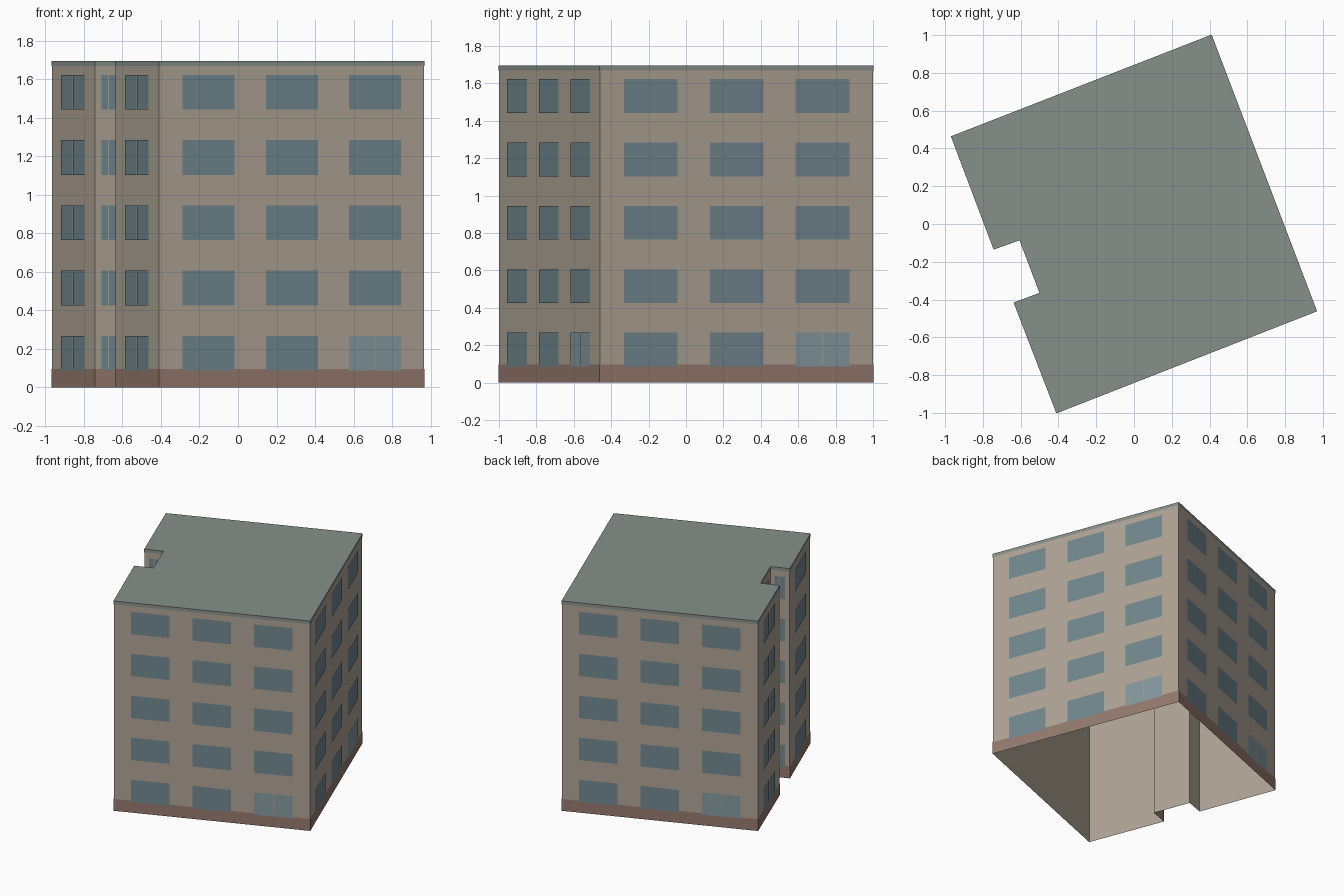
import bpy, bmesh
from mathutils import Vector

if "Cube" in bpy.data.objects:
    bpy.data.objects.remove(bpy.data.objects["Cube"])

HEIGHT, FLOORS = 1.695, 5
STOREY = HEIGHT / FLOORS
# Footprint, counter-clockwise, starting at the front corner
PLAN = [Vector(p) for p in [(-0.41, -1.0), (0.967, -0.461), (0.41, 1.0), (-0.967, 0.463),
                            (-0.742, -0.133), (-0.605, -0.084), (-0.498, -0.366), (-0.635, -0.417)]]
N = len(PLAN)


def material(name, rgb):
    m = bpy.data.materials.new(name)
    m.diffuse_color = (*rgb, 1)
    m.use_nodes = True
    m.node_tree.nodes["Principled BSDF"].inputs["Base Color"].default_value = m.diffuse_color
    return m


WALL = material("wall_beige", (0.43, 0.37, 0.30))
ROOF = material("roof_grey", (0.24, 0.28, 0.26))
BASE = material("base_brown", (0.30, 0.195, 0.155))
GLASS = material("glass", (0.165, 0.245, 0.275))
DOOR = material("door_glass", (0.23, 0.32, 0.35))


def make(name, polys, mat):
    bm = bmesh.new()
    for poly in polys:
        bm.faces.new([bm.verts.new(p) for p in poly])
    bmesh.ops.remove_doubles(bm, verts=bm.verts, dist=1e-5)
    me = bpy.data.meshes.new(name)
    bm.to_mesh(me)
    bm.free()
    me.materials.append(mat)
    ob = bpy.data.objects.new(name, me)
    bpy.context.collection.objects.link(ob)


def normal(a, b):
    d = (b - a).normalized()
    return Vector((d.y, -d.x))


def outline(off):
    """Footprint grown by off, with mitred corners."""
    pts = []
    for i, p in enumerate(PLAN):
        n1, n2 = normal(PLAN[i - 1], p), normal(p, PLAN[(i + 1) % N])
        pts.append(p + (n1 + n2) * off / (1 + n1.dot(n2)))
    return pts


def quad(a, b, z0, z1):
    return [(a.x, a.y, z0), (b.x, b.y, z0), (b.x, b.y, z1), (a.x, a.y, z1)]


def band(off, z0, z1):
    pts = outline(off)
    return [quad(pts[i], pts[(i + 1) % N], z0, z1) for i in range(N)]


# Wall shell (open underneath), plinth strip, roof edge and roof slab
make("walls", band(0, 0, HEIGHT), WALL)
make("plinth", band(0.002, 0, 0.096), BASE)
make("roof", band(0.002, HEIGHT - 0.027, HEIGHT)
     + [[(p.x, p.y, HEIGHT) for p in outline(0.002)]], ROOF)

# Windows: three per long wall, one split window per short wall
windows, doors = [], []
for i in range(N):
    a, b = PLAN[i], PLAN[(i + 1) % N]
    length = (b - a).length
    push = normal(a, b) * 0.004
    long_wall = length > 1
    centres, half = ([0.186, 0.5, 0.814], 0.098) if long_wall else ([0.5], 0.27)
    for floor in range(FLOORS):
        z0 = 0.086 + floor * STOREY
        for c in centres:
            door = long_wall and floor == 0 and c == centres[-1]
            gap = 0.0025 / length
            spans = [(c - half, c + half)]
            if door or not long_wall:
                spans = [(c - half, c - gap), (c + gap, c + half)]
            for s, e in spans:
                (doors if door else windows).append(
                    quad(a.lerp(b, s) + push, a.lerp(b, e) + push, z0, z0 + 0.181))
make("windows", windows, GLASS)
make("entrance_doors", doors, DOOR)
